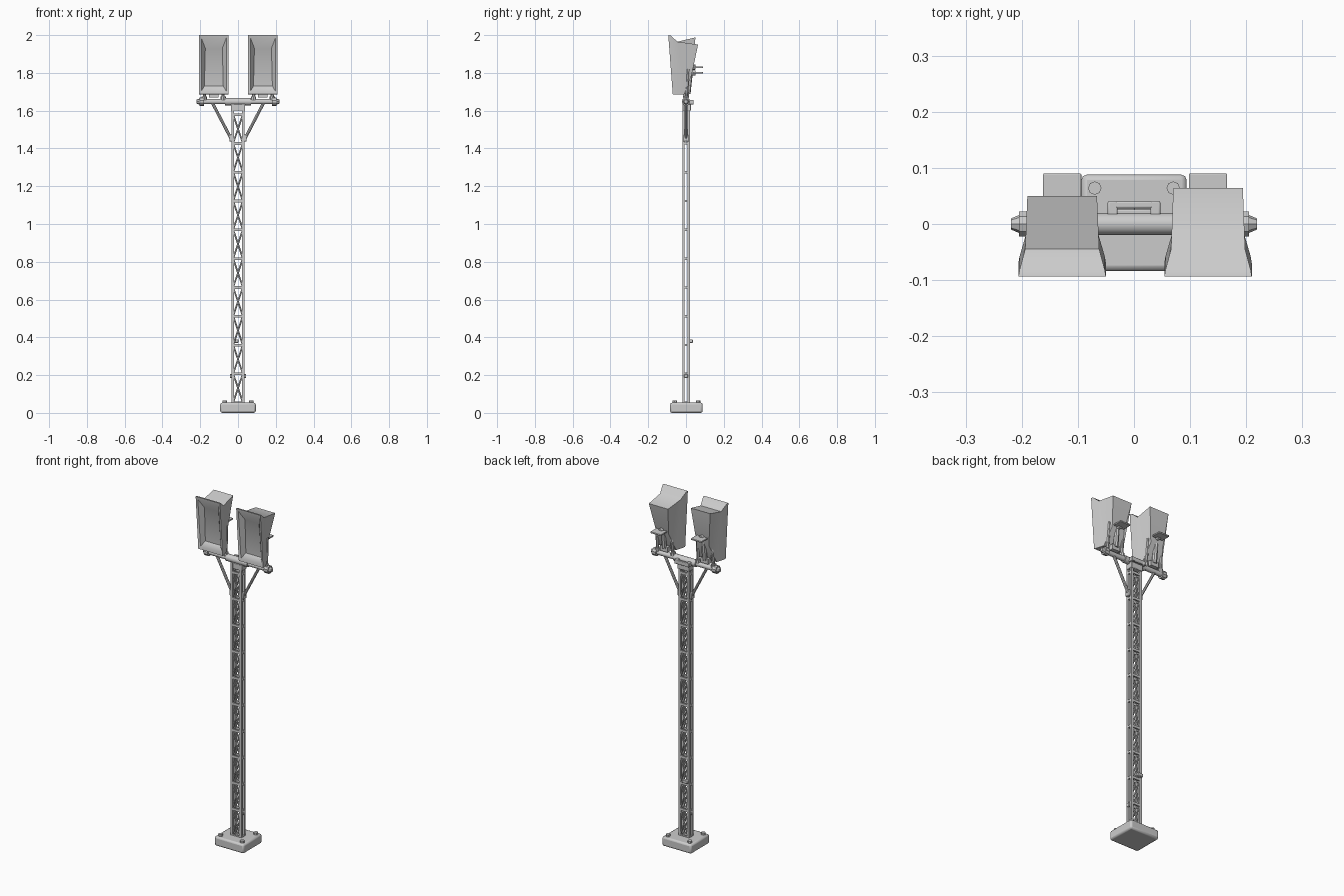
import bpy, bmesh, math
from mathutils import Vector

if "Cube" in bpy.data.objects:
    bpy.data.objects.remove(bpy.data.objects["Cube"])

GREY = (0.6, 0.6, 0.6, 1)
metal = bpy.data.materials.new("grey metal")
metal.use_nodes = True
metal.diffuse_color = GREY
metal.node_tree.nodes["Principled BSDF"].inputs["Base Color"].default_value = GREY


def finish(name, bm, bevel=0):
    bmesh.ops.recalc_face_normals(bm, faces=bm.faces)
    mesh = bpy.data.meshes.new(name)
    bm.to_mesh(mesh)
    bm.free()
    ob = bpy.data.objects.new(name, mesh)
    bpy.context.collection.objects.link(ob)
    mesh.materials.append(metal)
    if bevel:
        mod = ob.modifiers.new("bevel", 'BEVEL')
        mod.width, mod.segments = bevel, 2
    bpy.ops.object.select_all(action='DESELECT')
    ob.select_set(True)
    bpy.context.view_layer.objects.active = ob
    bpy.ops.object.shade_smooth_by_angle(angle=math.radians(35))
    return ob


def add_box(bm, centre, size):
    for v in bmesh.ops.create_cube(bm, size=1)["verts"]:
        v.co = Vector(centre) + Vector(a * b for a, b in zip(v.co, size))


def add_rod(bm, start, end, radius, sides=8, end_radius=None):
    a, b = Vector(start), Vector(end)
    axis = b - a
    rot = axis.to_track_quat('Z', 'Y')
    made = bmesh.ops.create_cone(bm, cap_ends=True, segments=sides, radius1=radius,
                                 radius2=end_radius or radius, depth=axis.length)
    for v in made["verts"]:
        v.co = rot @ v.co + (a + b) / 2


# Foundation block with anchor bolts
bm = bmesh.new()
add_box(bm, (0, 0.002, 0.027), (0.188, 0.172, 0.054))
finish("foundation", bm, 0.01)
bm = bmesh.new()
for x in (-0.07, 0.07):
    for y in (-0.06, 0.064):
        add_rod(bm, (x, y, 0.05), (x, y, 0.066), 0.012)
finish("anchor_bolts", bm)

# Lattice tower: four posts, rungs and crossed braces
Z0, STEP, CELLS = 0.05, 0.1525, 10
TOP = 1.635
bm = bmesh.new()
for x in (-0.028, 0.028):
    for y in (-0.013, 0.015):
        add_box(bm, (x, y, (Z0 + TOP) / 2), (0.014, 0.012, TOP - Z0))
finish("tower_posts", bm)

bm = bmesh.new()
for i in range(CELLS + 1):
    z = Z0 + 0.004 + i * STEP
    for y in (-0.014, 0.016):
        add_box(bm, (0, y, z), (0.056, 0.009, 0.014))
    for x in (-0.029, 0.029):
        add_box(bm, (x, 0.001, z), (0.012, 0.036, 0.012))
finish("tower_rungs", bm)

bm = bmesh.new()
for i in range(CELLS):
    low, high = Z0 + 0.01 + i * STEP, Z0 + (i + 1) * STEP
    for y in (-0.013, 0.015):
        for side in (-1, 1):
            add_rod(bm, (-0.024 * side, y, low), (0.024 * side, y, high), 0.0045, 6)
finish("tower_cross_braces", bm)

# Small clamps on the tower
bm = bmesh.new()
add_box(bm, (-0.015, 0.026, 0.38), (0.034, 0.02, 0.018))
for side in (-1, 1):
    add_box(bm, (side * 0.037, 0, 0.195), (0.012, 0.02, 0.02))
    add_box(bm, (side * 0.036, 0, 1.455), (0.02, 0.028, 0.035))
finish("tower_clamps", bm, 0.003)

# Cross arm, its sleeve, end caps and the head bracket
bm = bmesh.new()
add_rod(bm, (-0.2, 0, 1.648), (0.2, 0, 1.648), 0.014, 12)
add_rod(bm, (-0.07, 0, 1.648), (0.07, 0, 1.648), 0.02, 12)
for side in (-1, 1):
    add_rod(bm, (side * 0.18, 0, 1.648), (side * 0.205, 0, 1.648), 0.023, 10)
    add_rod(bm, (side * 0.205, 0, 1.648), (side * 0.219, 0, 1.648), 0.016, 8, 0.01)
finish("cross_arm", bm)
bm = bmesh.new()
add_box(bm, (0, 0.004, 1.618), (0.076, 0.044, 0.035))
for side in (-1, 1):
    add_box(bm, (side * 0.038, 0.026, 1.645), (0.018, 0.03, 0.024))
add_box(bm, (0, 0.034, 1.645), (0.09, 0.012, 0.024))
finish("head_bracket", bm, 0.003)

# Diagonal struts under the arm
bm = bmesh.new()
for side in (-1, 1):
    add_rod(bm, (side * 0.036, 0, 1.45), (side * 0.135, 0, 1.64), 0.008)
finish("arm_struts", bm)


# Floodlight: a loft of four-cornered rings from recess to back
def floodlight(name, cx, back_y, back_z, plate_z):
    # ring: top half width, y, z, then bottom half width, y, z
    rings = [
        (0.045, -0.06, 1.93, 0.05, -0.045, 1.73),
        (0.066, -0.091, 1.985, 0.066, -0.067, 1.703),
        (0.078, -0.094, 2.0, 0.078, -0.07, 1.687),
        (0.076, -0.082, 1.998, 0.076, -0.058, 1.685),
        (0.066, -0.045, 1.965, 0.062, -0.01, 1.685),
        (0.062, back_y, back_z, 0.04, 0.03, 1.79),
    ]
    bm = bmesh.new()
    loops = []
    for tw, ty, tz, bw, by, bz in rings:
        pts = ((-tw, ty, tz), (tw, ty, tz), (bw, by, bz), (-bw, by, bz))
        loops.append([bm.verts.new((cx + x, y, z)) for x, y, z in pts])
    for a, b in zip(loops, loops[1:]):
        for i in range(4):
            j = (i + 1) % 4
            bm.faces.new((a[i], a[j], b[j], b[i]))
    bm.faces.new(loops[0])
    bm.faces.new(loops[-1])
    finish(name + "_housing", bm)

    # Mounting legs, feet and rear pivot
    bm = bmesh.new()
    for dx in (-0.05, 0.05):
        add_rod(bm, (cx + dx, 0, 1.645), (cx + dx * 0.9, 0.012, 1.82), 0.009)
        add_rod(bm, (cx + dx, 0, 1.655), (cx + dx, 0, 1.675), 0.014)
    add_box(bm, (cx, 0, 1.685), (0.05, 0.03, 0.03))
    add_rod(bm, (cx, 0.01, 1.69), (cx, 0.022, 1.8), 0.014)
    finish(name + "_mount", bm)
    bm = bmesh.new()
    add_rod(bm, (cx, 0.02, plate_z), (cx, 0.05, plate_z), 0.014)
    add_box(bm, (cx, 0.062, plate_z), (0.068, 0.056, 0.009))
    finish(name + "_rear_plate", bm, 0.002)


floodlight("right_floodlight", -0.128, 0.05, 1.988, 1.83)
floodlight("left_floodlight", 0.132, 0.064, 1.95, 1.80)
